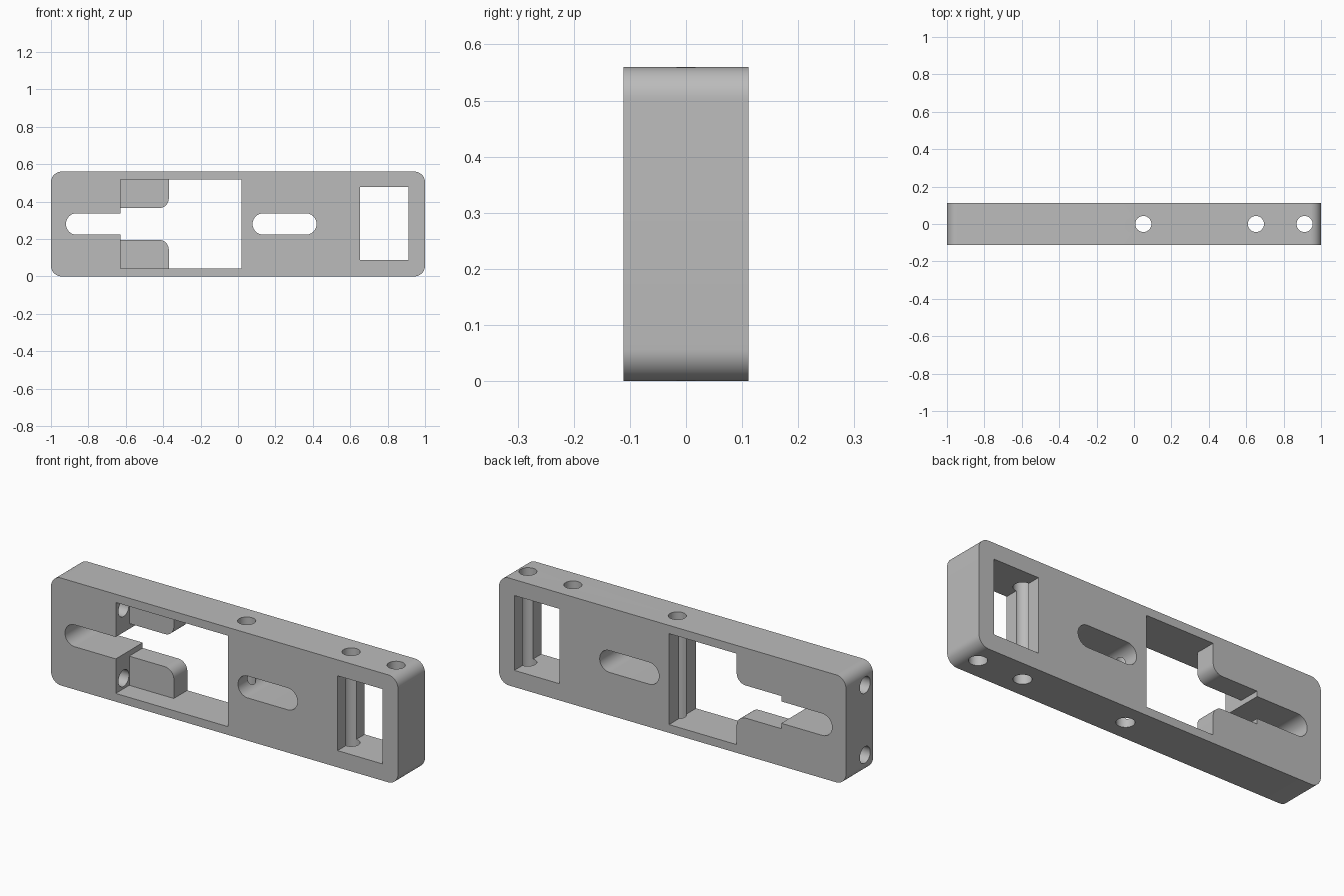
import bpy
import bmesh
import math
from mathutils import Vector, Matrix

cube = bpy.data.objects.get("Cube")
if cube:
    bpy.data.objects.remove(cube, do_unlink=True)

HALF_DEPTH = 0.111
MID_Z = 0.28
HOLE_R = 0.043

grey = bpy.data.materials.new("matte grey")
grey.use_nodes = True
colour = (0.5, 0.5, 0.5, 1)
grey.diffuse_color = colour
grey.node_tree.nodes["Principled BSDF"].inputs["Base Color"].default_value = colour


def to_object(bm, name):
    bmesh.ops.recalc_face_normals(bm, faces=bm.faces[:])
    mesh = bpy.data.meshes.new(name)
    bm.to_mesh(mesh)
    bm.free()
    mesh.materials.append(grey)
    obj = bpy.data.objects.new(name, mesh)
    bpy.context.collection.objects.link(obj)
    return obj


def filleted(corners, steps=12):
    """Round each square corner given as (x, z, radius)."""
    points = []
    for i, (x, z, r) in enumerate(corners):
        p = Vector((x, z))
        if r == 0:
            points.append(p)
            continue
        a = (Vector(corners[i - 1][:2]) - p).normalized()
        b = (Vector(corners[(i + 1) % len(corners)][:2]) - p).normalized()
        for k in range(steps + 1):
            t = math.pi / 2 * k / steps
            points.append(p + r * (a + b - b * math.cos(t) - a * math.sin(t)))
    return points


def prism(name, corners, y0, y1):
    bm = bmesh.new()
    face = bm.faces.new([bm.verts.new((p.x, y0, p.y)) for p in filleted(corners)])
    side = bmesh.ops.extrude_face_region(bm, geom=[face])["geom"]
    verts = [v for v in side if isinstance(v, bmesh.types.BMVert)]
    bmesh.ops.translate(bm, verts=verts, vec=(0, y1 - y0, 0))
    return to_object(bm, name)


def rect(x0, x1, z0, z1, r=0):
    return [(x0, z0, r), (x1, z0, r), (x1, z1, r), (x0, z1, r)]


def drill(name, centre, length, axis):
    bm = bmesh.new()
    turn = Matrix.Rotation(math.pi / 2, 4, "Y") if axis == "X" else Matrix()
    bmesh.ops.create_cone(bm, cap_ends=True, segments=40, radius1=HOLE_R, radius2=HOLE_R,
                          depth=length, matrix=Matrix.Translation(centre) @ turn)
    return to_object(bm, name)


# Rounded block
body = prism("mounting_block", rect(-1, 1, 0, 2 * MID_Z, 0.057), -HALF_DEPTH, HALF_DEPTH)

cutters = []


def through(name, corners):
    cutters.append(prism(name, corners, -0.2, 0.2))


# Central window with a narrow neck between two tabs
left, tab, right = -0.627, -0.37, 0.02
low, high = 0.043, 0.517
neck_low, neck_high, fillet = 0.195, 0.365, 0.052
through("window_cutter", [
    (right, low, 0), (right, high, 0), (tab, high, 0), (tab, neck_high, fillet),
    (left, neck_high, 0), (left, neck_low, 0), (tab, neck_low, fillet), (tab, low, 0)])

# Front pocket that thins the tabs
cutters.append(prism("pocket_cutter", rect(left, right, low, high), -0.2, 0))

# Rounded slots and the end window
slot = 0.057
for name, x0, x1 in (("left_slot_cutter", -0.92, -0.5), ("middle_slot_cutter", 0.078, 0.42)):
    through(name, rect(x0, x1, MID_Z - slot, MID_Z + slot, slot - 0.0005))
through("end_window_cutter", rect(0.652, 0.912, 0.087, 0.477))

# Vertical pin holes and lengthwise screw holes
for x in (0.05, 0.652, 0.912):
    cutters.append(drill("pin_hole_cutter", (x, 0, MID_Z), 1, "Z"))
for side in (-1, 1):
    cutters.append(drill("screw_hole_cutter", (-0.85, -0.046, MID_Z + side * 0.182), 0.5, "X"))

# Cut everything out of the block
bpy.context.view_layer.objects.active = body
for cutter in cutters:
    cutter.hide_render = True
    mod = body.modifiers.new("cut", "BOOLEAN")
    mod.operation = "DIFFERENCE"
    mod.solver = "EXACT"
    mod.object = cutter
    bpy.ops.object.modifier_apply(modifier=mod.name)
for cutter in cutters:
    bpy.data.objects.remove(cutter, do_unlink=True)

bpy.ops.object.select_all(action="DESELECT")
body.select_set(True)
bpy.ops.object.shade_smooth_by_angle(angle=math.radians(30))
